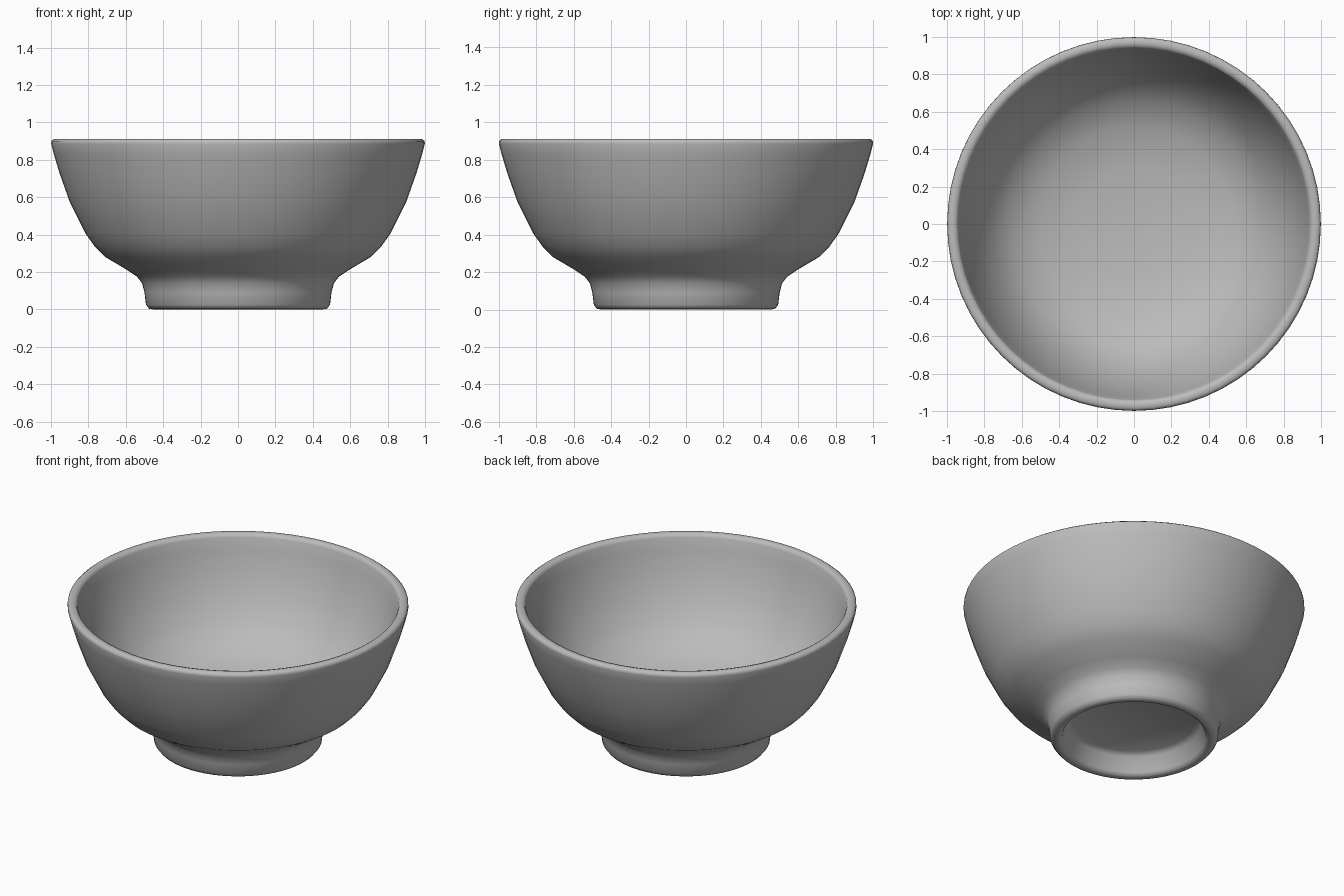
import bpy
import bmesh
import math

cube = bpy.data.objects.get("Cube")
if cube:
    bpy.data.objects.remove(cube, do_unlink=True)

# Glaze colour
grey = bpy.data.materials.new("plain_grey")
grey.use_nodes = True
colour = (0.5, 0.5, 0.5, 1.0)
grey.diffuse_color = colour
grey.node_tree.nodes["Principled BSDF"].inputs["Base Color"].default_value = colour

# Half section (radius, height) from under the foot, up the outside, over the rim and down inside
underside = [(0, 0.13), (0.36, 0.13), (0.395, 0.11), (0.42, 0.02), (0.435, 0.004)]
foot = [(0.45, 0), (0.475, 0.003), (0.492, 0.025), (0.5, 0.09), (0.513, 0.14), (0.54, 0.175)]
outer_wall = [(0.6, 0.215), (0.71, 0.28), (0.765, 0.335), (0.815, 0.405),
              (0.9, 0.575), (0.955, 0.73), (0.985, 0.83)]
rim = [(0.999, 0.885), (0.998, 0.9), (0.985, 0.91), (0.965, 0.911), (0.947, 0.905), (0.94, 0.89)]
inner_wall = [(0.925, 0.82), (0.89, 0.7), (0.84, 0.575), (0.76, 0.435),
              (0.66, 0.335), (0.52, 0.265), (0.3, 0.225), (0, 0.215)]
profile = underside + foot + outer_wall + rim + inner_wall

# Turn the section into the bowl
bm = bmesh.new()
points = [bm.verts.new((r, 0, z)) for r, z in profile]
edges = [bm.edges.new(pair) for pair in zip(points, points[1:])]
bmesh.ops.spin(bm, geom=points + edges, cent=(0, 0, 0), axis=(0, 0, 1),
               angle=math.tau, steps=64, use_merge=True)
bmesh.ops.remove_doubles(bm, verts=bm.verts[:], dist=0.0005)
bmesh.ops.recalc_face_normals(bm, faces=bm.faces[:])

mesh = bpy.data.meshes.new("bowl")
bm.to_mesh(mesh)
bm.free()
mesh.materials.append(grey)
bowl = bpy.data.objects.new("bowl", mesh)
bpy.context.collection.objects.link(bowl)

# Smooth glazed surface
bpy.ops.object.select_all(action="DESELECT")
bowl.select_set(True)
bpy.context.view_layer.objects.active = bowl
bpy.ops.object.shade_smooth_by_angle(angle=math.radians(60))
